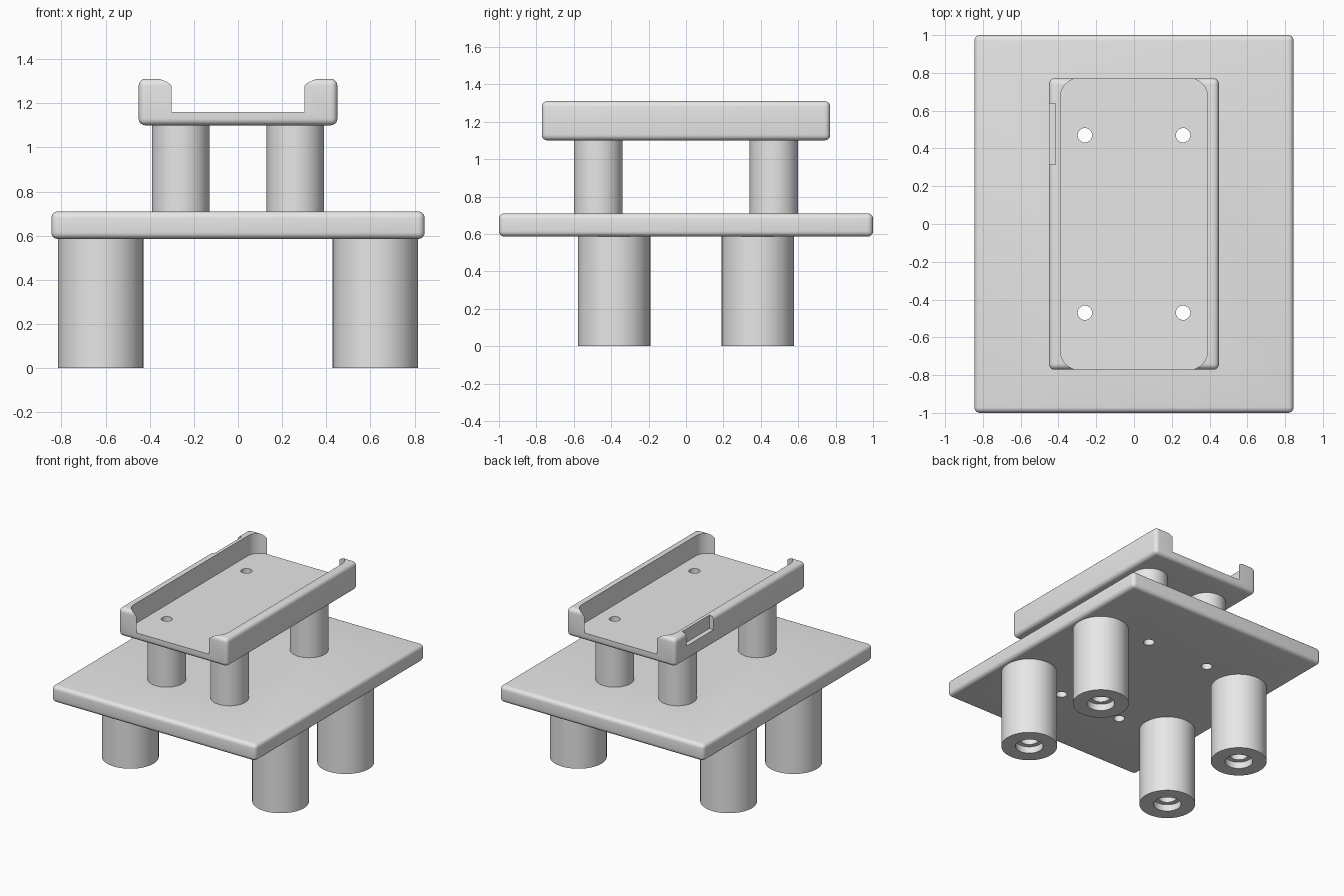
import bpy, bmesh, math
from mathutils import Matrix

cube = bpy.data.objects.get("Cube")
if cube:
    bpy.data.objects.remove(cube, do_unlink=True)

grey = bpy.data.materials.new("plain_grey")
grey.use_nodes = True
grey.diffuse_color = (0.8, 0.8, 0.8, 1)
grey.node_tree.nodes["Principled BSDF"].inputs["Base Color"].default_value = (0.8, 0.8, 0.8, 1)

SIDES = 64
HOLE = 0.038
ROUND = 0.03


def make(name, bm, location=(0, 0, 0), helper=False):
    mesh = bpy.data.meshes.new(name)
    bmesh.ops.recalc_face_normals(bm, faces=bm.faces)
    bm.to_mesh(mesh)
    bm.free()
    obj = bpy.data.objects.new(name, mesh)
    obj.location = location
    bpy.context.collection.objects.link(obj)
    mesh.materials.append(grey)
    if helper:
        obj.hide_render = True
        obj.hide_set(True)
        obj.display_type = 'WIRE'
    return obj


def box(name, half_x, half_y, z0, z1, x=0, y=0, rounding=0, upright_only=False, helper=False):
    bm = bmesh.new()
    size = Matrix.Diagonal((2 * half_x, 2 * half_y, z1 - z0, 1))
    bmesh.ops.create_cube(bm, size=1, matrix=Matrix.Translation((x, y, (z0 + z1) / 2)) @ size)
    if rounding:
        edges = [e for e in bm.edges if not upright_only
                 or abs(e.verts[0].co.z - e.verts[1].co.z) > 0.01]
        bmesh.ops.bevel(bm, geom=edges, offset=rounding, segments=8 if upright_only else 5,
                        profile=0.5, affect='EDGES')
    return make(name, bm, helper=helper)


def lathe(name, profile, x, y, helper=False):
    """Spin a closed (radius, height) profile about a vertical axis."""
    bm = bmesh.new()
    verts = [bm.verts.new((r, 0, z)) for r, z in profile]
    edges = [bm.edges.new((a, b)) for a, b in zip(verts, verts[1:] + verts[:1])]
    bmesh.ops.spin(bm, geom=verts + edges, cent=(0, 0, 0), axis=(0, 0, 1),
                   angle=math.tau, steps=SIDES, use_merge=True)
    bmesh.ops.remove_doubles(bm, verts=bm.verts, dist=1e-5)
    bmesh.ops.dissolve_degenerate(bm, edges=bm.edges, dist=1e-5)
    return make(name, bm, (x, y, 0), helper)


def cut(obj, cutter):
    mod = obj.modifiers.new("cut_" + cutter.name, 'BOOLEAN')
    mod.operation = 'DIFFERENCE'
    mod.solver = 'EXACT'
    mod.object = cutter


# Main plate and the open-ended tray above it
plate = box("base_plate", 0.845, 1.0, 0.585, 0.71, rounding=ROUND)
tray = box("tray", 0.45, 0.771, 1.1, 1.31, rounding=ROUND)
cut(tray, box("tray_pocket", 0.39, 0.772, 1.16, 1.5, rounding=0.1, upright_only=True, helper=True))
cut(tray, box("side_notch", 0.05, 0.162, 1.21, 1.5, x=-0.465, y=0.477, helper=True))

parts = [plate, tray]
for sx, side in ((1, "left"), (-1, "right")):
    for sy, end in ((-1, "front"), (1, "back")):
        tag = f"_{end}_{side}"
        # Hollow spacer post, with its bolt hole carried through plate and tray
        x, y = sx * 0.26, sy * 0.47
        parts.append(lathe("post" + tag, [(HOLE, 0.71), (0.13, 0.71), (0.13, 1.1), (HOLE, 1.1)], x, y))
        drill = lathe("drill" + tag, [(0, 0.4), (HOLE, 0.4), (HOLE, 1.5), (0, 1.5)], x, y, helper=True)
        cut(plate, drill)
        cut(tray, drill)
        # Leg with a counterbored screw hole in its foot
        parts.append(lathe("leg" + tag,
                           [(0.095, 0), (0.193, 0), (0.193, 0.585), (0, 0.585),
                            (0, 0.5), (0.062, 0.5), (0.062, 0.05), (0.095, 0.05)],
                           sx * 0.622, sy * 0.384))

# Smooth the round surfaces, keep hard edges sharp
bpy.context.view_layer.update()
depsgraph = bpy.context.evaluated_depsgraph_get()
for obj in (plate, tray):
    finished = bpy.data.meshes.new_from_object(obj.evaluated_get(depsgraph))
    obj.modifiers.clear()
    obj.data = finished
bpy.ops.object.select_all(action='DESELECT')
for obj in parts:
    obj.select_set(True)
bpy.context.view_layer.objects.active = plate
bpy.ops.object.shade_smooth_by_angle(angle=math.radians(30))
for obj in list(bpy.data.objects):
    if obj.hide_render and obj.name.startswith(("drill", "tray_pocket", "side_notch")):
        bpy.data.objects.remove(obj, do_unlink=True)
